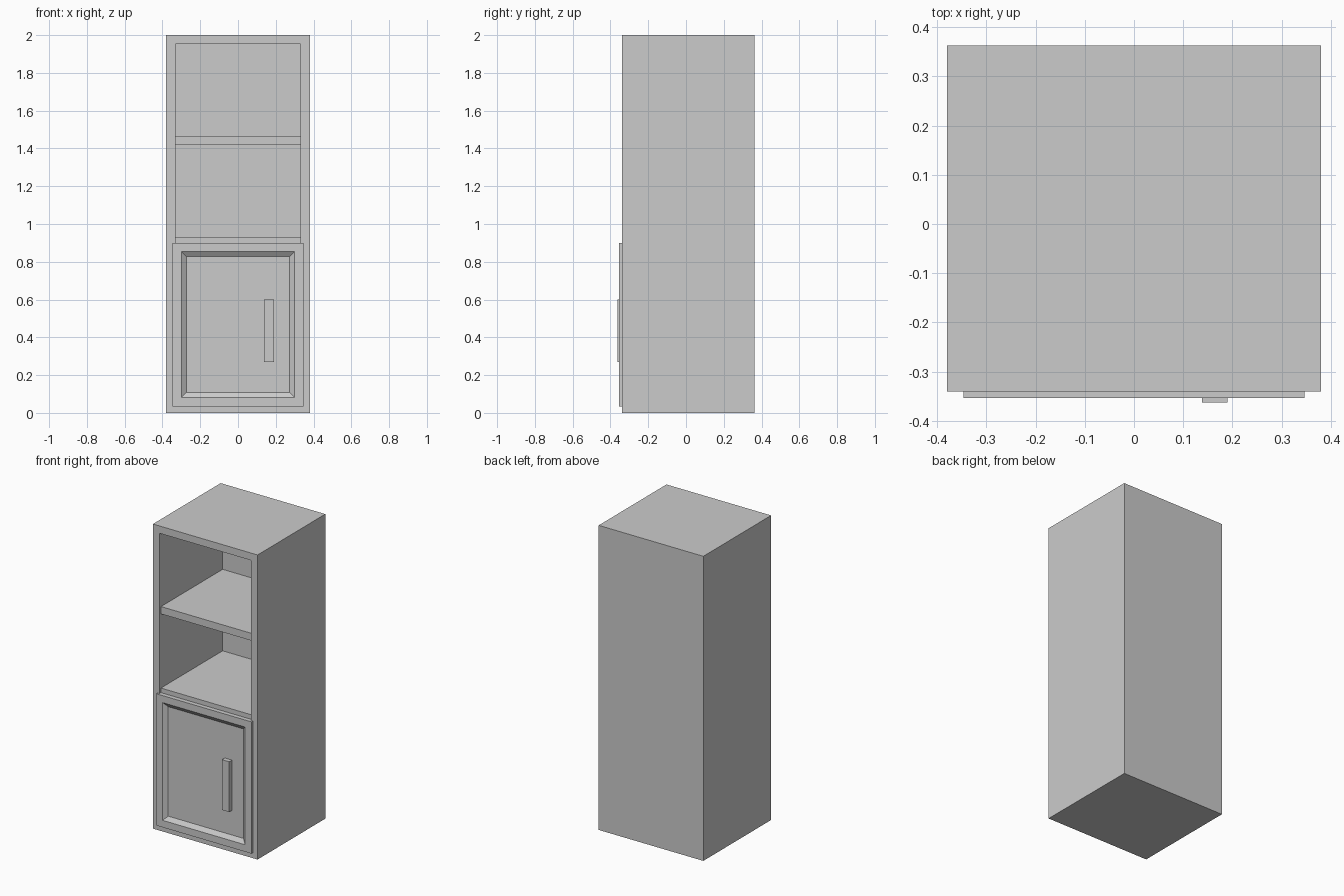
import bpy, bmesh

if "Cube" in bpy.data.objects:
    bpy.data.objects.remove(bpy.data.objects["Cube"])


def box(name, lo, hi, insets=()):
    """Box from lo to hi; its front (-y) face is inset by (thickness, depth) steps."""
    bm = bmesh.new()
    bmesh.ops.create_cube(bm, size=1)
    for v in bm.verts:
        for i in range(3):
            v.co[i] = hi[i] if v.co[i] > 0 else lo[i]
    bm.normal_update()
    front = min(bm.faces, key=lambda f: f.calc_center_median().y)
    for thickness, depth in insets:
        if thickness:
            bmesh.ops.inset_region(bm, faces=[front], thickness=thickness,
                                   use_even_offset=True)
        else:
            # straight-walled recess
            front = bmesh.ops.extrude_discrete_faces(bm, faces=[front])["faces"][0]
        for v in front.verts:
            v.co.y += depth
    mesh = bpy.data.meshes.new(name)
    bm.to_mesh(mesh)
    bm.free()
    obj = bpy.data.objects.new(name, mesh)
    bpy.context.collection.objects.link(obj)
    return obj


# Hollow cabinet carcass, open at the front
box("cabinet_body", (-0.38, -0.34, 0), (0.38, 0.363, 2), [(0.048, 0), (0, 0.655)])

# Two shelves set slightly back from the front edge
for name, top in (("lower_shelf", 0.93), ("upper_shelf", 1.465)):
    box(name, (-0.332, -0.325, top - 0.048), (0.332, 0.315, top))

# Door with a bevelled recessed panel
box("door", (-0.346, -0.354, 0.035), (0.346, -0.325, 0.90), [(0.046, 0), (0.027, 0.02)])

# Door handle
box("door_handle", (0.138, -0.363, 0.27), (0.19, -0.334, 0.60))
